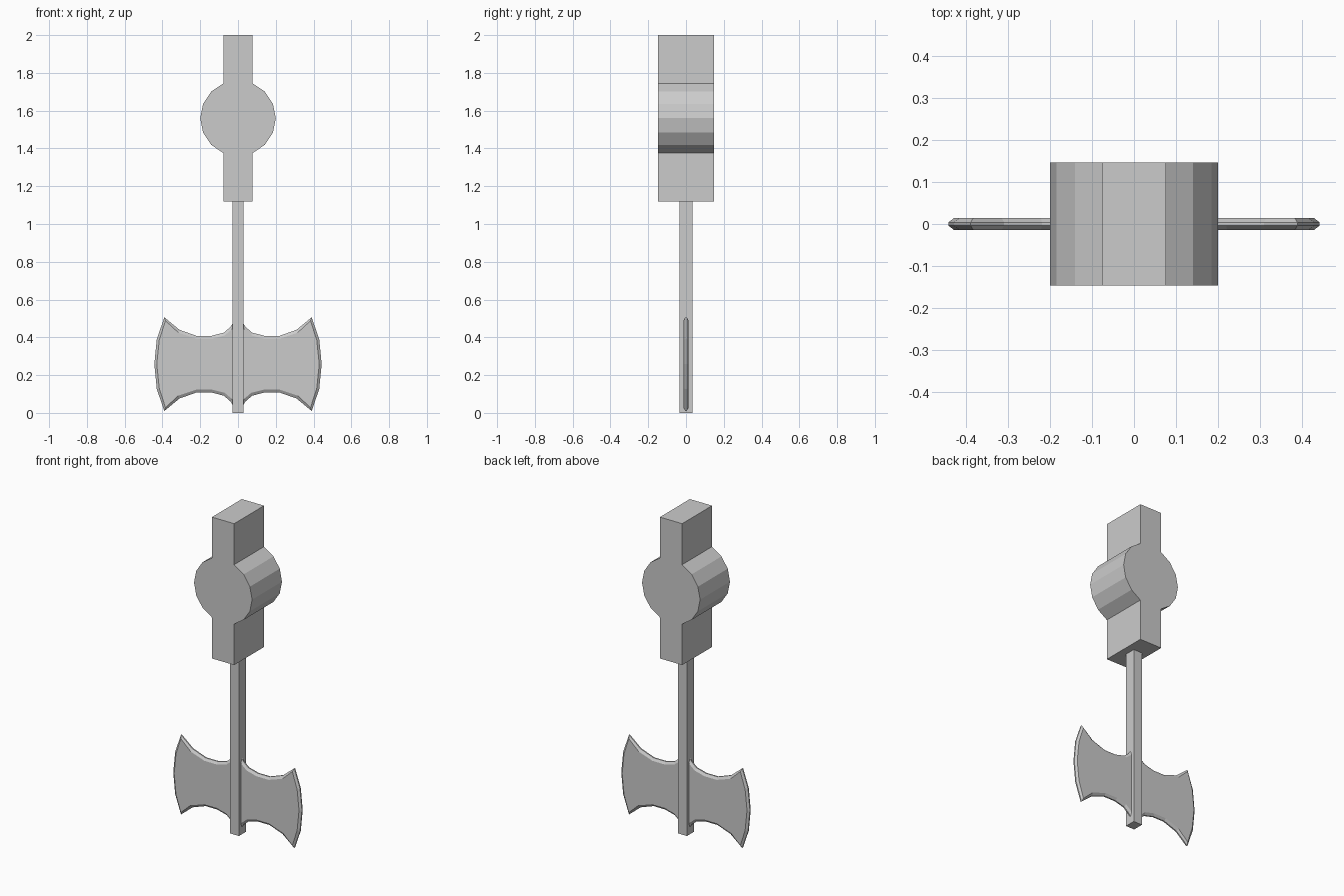
import bpy, bmesh, math

if "Cube" in bpy.data.objects:
    bpy.data.objects.remove(bpy.data.objects["Cube"])

MID = 0.258  # height of the blade's centre line


def loft(name, loops):
    """Join equal-length loops of points with side faces and cap both ends."""
    bm = bmesh.new()
    rings = [[bm.verts.new(p) for p in loop] for loop in loops]
    n = len(rings[0])
    for a, b in zip(rings, rings[1:]):
        for i in range(n):
            j = (i + 1) % n
            bm.faces.new((a[i], a[j], b[j], b[i]))
    bm.faces.new(rings[0])
    bm.faces.new(rings[-1][::-1])
    bmesh.ops.recalc_face_normals(bm, faces=bm.faces)
    mesh = bpy.data.meshes.new(name)
    bm.to_mesh(mesh)
    bm.free()
    obj = bpy.data.objects.new(name, mesh)
    bpy.context.collection.objects.link(obj)
    return obj


def at_y(profile, y):
    return [(x, y, z) for x, z in profile]


def full_outline(quarter):
    """Mirror a top-right quarter (ending on the centre line) to all sides."""
    right = quarter + [(x, 2 * MID - z) for x, z in quarter[-2::-1]]
    return right + [(-x, z) for x, z in right[::-1]]


# Pivot block: bar and 16-sided drum sharing one outline
R, CZ = 0.2, 1.56
arc = [(R * math.cos(math.radians(a)), CZ + R * math.sin(math.radians(a)))
       for a in (67.5, 45, 22.5, 0, -22.5, -45, -67.5)]
w = arc[0][0]
side = [(w, 2.0)] + arc + [(w, 1.12)]
outline = side + [(-x, z) for x, z in side[::-1]]
loft("pivot_block", [at_y(outline, -0.147), at_y(outline, 0.147)])

# Square shaft
section = [(-0.03, -0.034), (0.03, -0.034), (0.03, 0.034), (-0.03, 0.034)]
loft("shaft", [[(x, y, z) for x, y in section] for z in (0.0, 1.12)])

# Double axe blade: thin rim, chamfered to a thicker flat face
rim = full_outline([(0.022, 0.485), (0.04, 0.455), (0.075, 0.425), (0.14, 0.408),
                    (0.22, 0.408), (0.31, 0.44), (0.39, 0.506),
                    (0.43, 0.39), (0.443, MID)])
face = full_outline([(0.018, 0.468), (0.034, 0.441), (0.07, 0.41), (0.137, 0.393),
                     (0.222, 0.393), (0.316, 0.425), (0.384, 0.488),
                     (0.417, 0.385), (0.43, MID)])
loft("axe_blade", [at_y(face, -0.014), at_y(rim, -0.004),
                   at_y(rim, 0.004), at_y(face, 0.014)])
